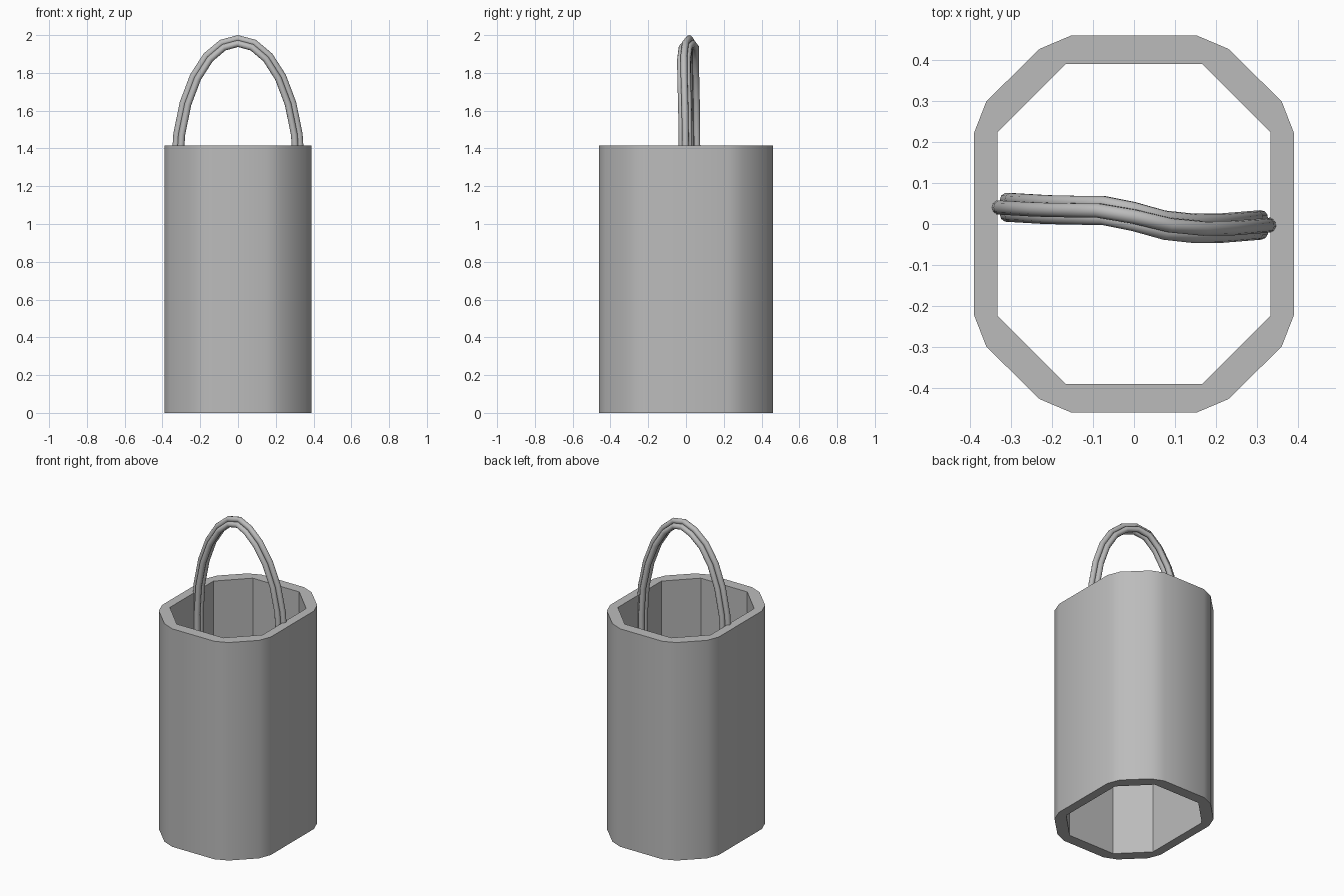
import bpy, bmesh, math
from mathutils import Vector

cube = bpy.data.objects.get("Cube")
if cube:
    bpy.data.objects.remove(cube)

grey = bpy.data.materials.new("plain_grey")
grey.use_nodes = True
colour = (0.5, 0.5, 0.5, 1)
grey.diffuse_color = colour
grey.node_tree.nodes["Principled BSDF"].inputs["Base Color"].default_value = colour


def finish(obj, angle):
    bpy.ops.object.select_all(action='DESELECT')
    obj.select_set(True)
    bpy.context.view_layer.objects.active = obj
    if obj.type == 'CURVE':
        bpy.ops.object.convert(target='MESH')
    bpy.ops.object.shade_smooth_by_angle(angle=math.radians(angle))


def mirrored_loop(quarter):
    """Complete a loop from the points of its +x +y quarter."""
    half = quarter + [(x, -y) for x, y in reversed(quarter)]
    return half + [(-x, y) for x, y in reversed(half)]


# Open-ended body: outer wall with softened corners, octagonal bore
HEIGHT = 1.416
outer = mirrored_loop([(0.152, 0.46), (0.23, 0.427), (0.36, 0.299), (0.39, 0.222)])
inner = mirrored_loop([(0.167, 0.39), (0.333, 0.224)])
bm = bmesh.new()
for level in (0, HEIGHT):
    edges = []
    for loop in (outer, inner):
        verts = [bm.verts.new((x, y, level)) for x, y in loop]
        edges += [bm.edges.new((a, b)) for a, b in zip(verts, verts[1:] + verts[:1])]
    bmesh.ops.triangle_fill(bm, edges=edges, use_beauty=True)
bm.verts.ensure_lookup_table()
start, layer = 0, len(outer) + len(inner)
for count in (len(outer), len(inner)):
    for i in range(count):
        a, b = start + i, start + (i + 1) % count
        bm.faces.new([bm.verts[k] for k in (a, b, b + layer, a + layer)])
    start += count
bmesh.ops.recalc_face_normals(bm, faces=bm.faces)
mesh = bpy.data.meshes.new("body")
bm.to_mesh(mesh)
bm.free()
mesh.materials.append(grey)
body = bpy.data.objects.new("body", mesh)
bpy.context.collection.objects.link(body)
finish(body, 30)

# Arched handle made of three round strands
RADIUS = 0.018
SPRING = 1.3
SWAY = [(-0.34, 0.041), (-0.2, 0.033), (-0.1, 0.035), (0, 0.018),
        (0.1, -0.006), (0.2, -0.013), (0.34, -0.002)]


def sway(x):
    """Sideways drift of the handle at x."""
    x = max(-0.34, min(0.34, x))
    for (x0, y0), (x1, y1) in zip(SWAY, SWAY[1:]):
        if x <= x1:
            return y0 + (y1 - y0) * (x - x0) / (x1 - x0)


def strand(name, inset, side):
    a, b = 0.354 - RADIUS, 0.7 - RADIUS
    points = []
    for i in range(13):
        t = math.pi * (1 - i / 12)
        normal = Vector((math.cos(t) / a, 0, math.sin(t) / b)).normalized()
        p = Vector((a * math.cos(t), 0, SPRING + b * math.sin(t)))
        p.y = sway(p.x) + side
        points.append(p - normal * inset)
    # Straight legs running down inside the body
    drop = Vector((0, 0, -0.2))
    points = [points[0] + drop] + points + [points[-1] + drop]
    curve = bpy.data.curves.new(name, 'CURVE')
    curve.dimensions = '3D'
    curve.bevel_depth = RADIUS
    curve.bevel_resolution = 3
    curve.use_fill_caps = True
    spline = curve.splines.new('POLY')
    spline.points.add(len(points) - 1)
    for q, p in zip(spline.points, points):
        q.co = (*p, 1)
    curve.materials.append(grey)
    obj = bpy.data.objects.new(name, curve)
    bpy.context.collection.objects.link(obj)
    finish(obj, 40)


strand("handle_outer_strand", 0, 0)
strand("handle_front_strand", 0.027, -RADIUS)
strand("handle_back_strand", 0.027, RADIUS)
